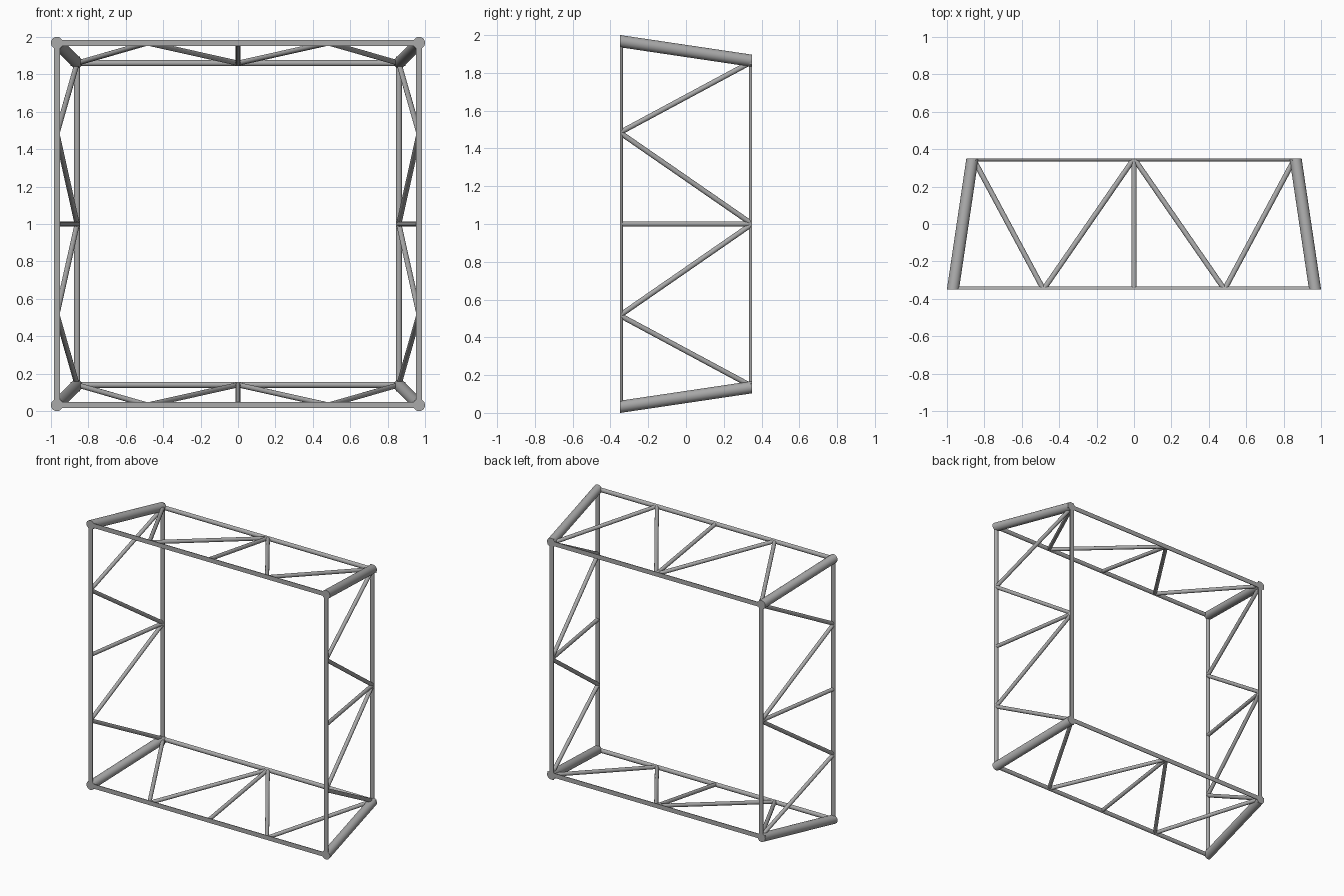
import bpy
import bmesh
from math import radians
from mathutils import Matrix, Vector

cube = bpy.data.objects.get("Cube")
if cube:
    bpy.data.objects.remove(cube, do_unlink=True)

DEPTH = 0.35     # half depth; tubes are trimmed flat at the front and back planes
FRONT = 0.968    # half size of the front square
BACK = 0.86      # half size of the back square
RAIL_R, STRUT_R, POST_R = 0.0165, 0.0138, 0.032

steel = bpy.data.materials.new("steel grey")
steel.use_nodes = True
GREY = (0.4, 0.4, 0.4, 1)
steel.diffuse_color = GREY
steel.node_tree.nodes["Principled BSDF"].inputs["Base Color"].default_value = GREY


def tube(name, start, end, radius, turn, extend=0.0):
    """Round tube between two points, trimmed at the front and back planes."""
    a, b = turn @ Vector(start), turn @ Vector(end)
    axis = (b - a).normalized()
    a, b = a - axis * extend, b + axis * extend
    place = Matrix.Translation((a + b) / 2 + Vector((0, 0, 1)))
    place = place @ axis.to_track_quat("Z", "Y").to_matrix().to_4x4()
    bm = bmesh.new()
    bmesh.ops.create_cone(bm, cap_ends=True, segments=24, radius1=radius,
                          radius2=radius, depth=(b - a).length, matrix=place)
    for side in (-1, 1):
        cut = bmesh.ops.bisect_plane(
            bm, geom=bm.verts[:] + bm.edges[:] + bm.faces[:], dist=1e-6,
            plane_co=(0, side * DEPTH, 0), plane_no=(0, side, 0), clear_outer=True)
        rim = [e for e in cut["geom_cut"] if isinstance(e, bmesh.types.BMEdge)]
        if rim:
            bmesh.ops.holes_fill(bm, edges=rim, sides=0)
    bmesh.ops.recalc_face_normals(bm, faces=bm.faces[:])
    mesh = bpy.data.meshes.new(name)
    bm.to_mesh(mesh)
    bm.free()
    mesh.materials.append(steel)
    obj = bpy.data.objects.new(name, mesh)
    bpy.context.collection.objects.link(obj)
    return obj


# One truss side, turned around the depth axis to make all four
parts = []
sides = (("top", "top_left"), ("left", "bottom_left"),
         ("bottom", "bottom_right"), ("right", "top_right"))
for k, (side, corner) in enumerate(sides):
    turn = Matrix.Rotation(radians(90 * k), 3, "Y")

    def add(name, start, end, radius, extend=0.0):
        parts.append(tube(name, start, end, radius, turn, extend))

    # Half-round rails of the front and back squares
    add(side + "_front_rail", (-FRONT, -DEPTH, FRONT), (FRONT, -DEPTH, FRONT), RAIL_R)
    add(side + "_back_rail", (-BACK, DEPTH, BACK), (BACK, DEPTH, BACK), RAIL_R, 0.035)

    # Thick post joining the corners
    add(corner + "_corner_post", (FRONT, -DEPTH, FRONT),
        (BACK + 0.004, DEPTH, BACK + 0.004), POST_R, 0.03)

    # Middle strut and zigzag bracing
    add(side + "_middle_strut", (0, -DEPTH, FRONT), (0, DEPTH, BACK), STRUT_R, 0.01)
    for s, label in ((-1, "first"), (1, "second")):
        node = (s * FRONT / 2, -DEPTH, FRONT)
        add(f"{side}_{label}_inner_brace", node, (0, DEPTH, BACK), STRUT_R, 0.01)
        add(f"{side}_{label}_outer_brace", node, (s * BACK, DEPTH, BACK), STRUT_R, 0.01)

# Smooth round walls, sharp trimmed ends
bpy.ops.object.select_all(action="DESELECT")
for obj in parts:
    obj.select_set(True)
bpy.context.view_layer.objects.active = parts[0]
bpy.ops.object.shade_smooth_by_angle(angle=radians(30))
